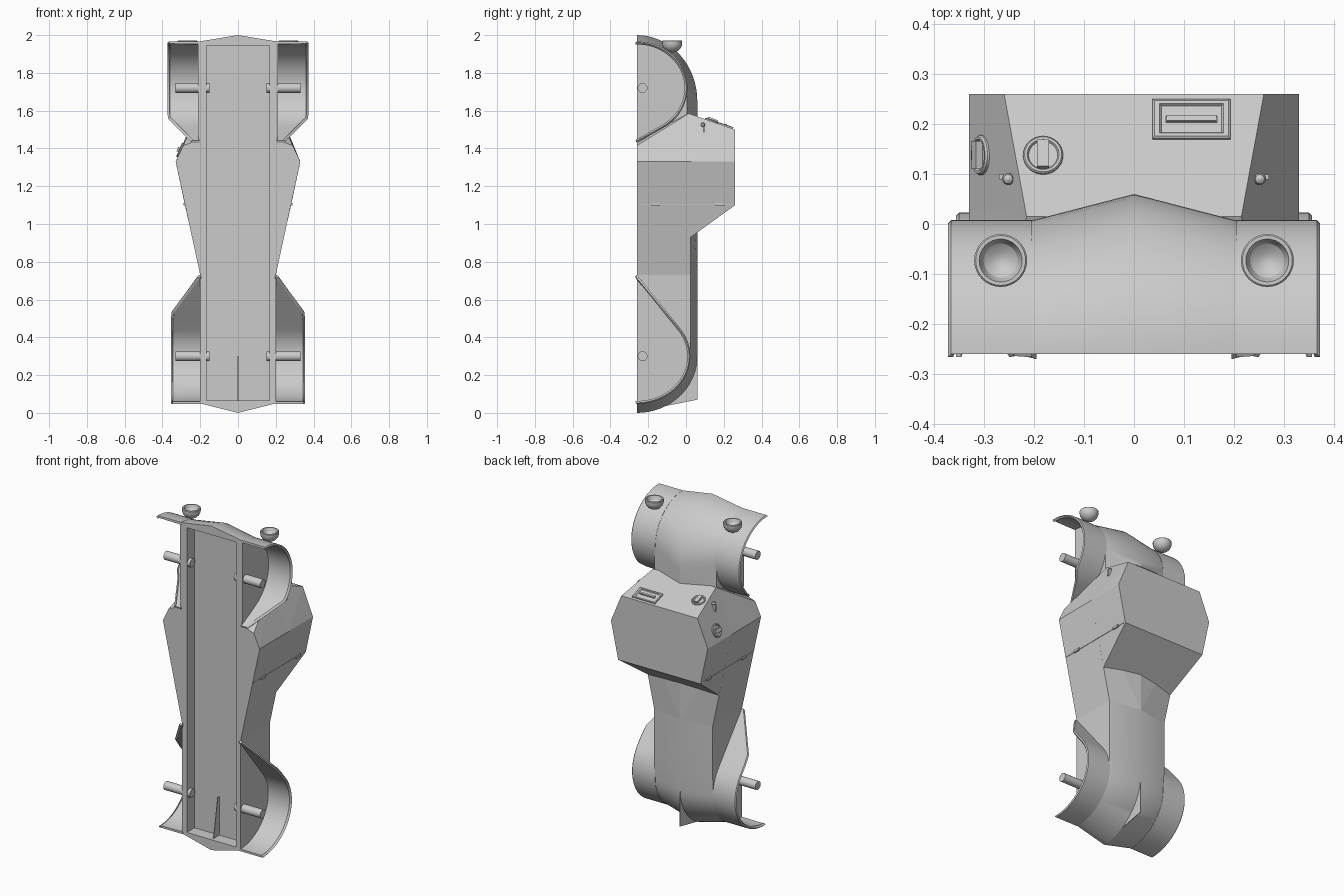
import bpy, bmesh, math
from math import sin, cos, asin, pi
from mathutils import Vector, Matrix

if "Cube" in bpy.data.objects:
    bpy.data.objects.remove(bpy.data.objects["Cube"], do_unlink=True)

grey = bpy.data.materials.new("plain grey")
grey.use_nodes = True
grey.diffuse_color = (0.6, 0.6, 0.6, 1)
grey.node_tree.nodes["Principled BSDF"].inputs["Base Color"].default_value = (0.6, 0.6, 0.6, 1)

FLOOR = -0.26  # y of the flat underside


def finish(name, bm, matrix=None, smooth=True):
    """Turn a bmesh into a named grey object."""
    bmesh.ops.recalc_face_normals(bm, faces=bm.faces)
    if matrix:
        bm.transform(matrix)
    mesh = bpy.data.meshes.new(name)
    bm.to_mesh(mesh)
    bm.free()
    mesh.materials.append(grey)
    ob = bpy.data.objects.new(name, mesh)
    bpy.context.collection.objects.link(ob)
    bpy.ops.object.select_all(action="DESELECT")
    ob.select_set(True)
    bpy.context.view_layer.objects.active = ob
    if smooth:
        bpy.ops.object.shade_smooth_by_angle(angle=math.radians(25))
    return ob


def loft(bm, rings, closed=True):
    rows = [[bm.verts.new(p) for p in ring] for ring in rings]
    n = len(rows[0])
    for a, b in zip(rows, rows[1:]):
        for i in range(n if closed else n - 1):
            j = (i + 1) % n
            bm.faces.new((a[i], a[j], b[j], b[i]))
    return rows


def hull(name, half):
    """Convex solid from points mirrored in x."""
    bm = bmesh.new()
    for p in {(s * x, y, z) for x, y, z in half for s in (1, -1)}:
        bm.verts.new(p)
    bmesh.ops.convex_hull(bm, input=bm.verts)
    bmesh.ops.dissolve_limit(bm, angle_limit=0.01, verts=bm.verts, edges=bm.edges)
    return finish(name, bm, smooth=False)


def box(name, center, size, matrix=None):
    bm = bmesh.new()
    bmesh.ops.create_cube(bm, size=1, matrix=Matrix.Translation(center) @ Matrix.Diagonal((*size, 1)))
    return finish(name, bm, matrix, False)


def lathe(name, profile, matrix, steps=32):
    """Revolve (radius, height) points around local z."""
    bm = bmesh.new()
    rings = [[(r * cos(2 * pi * i / steps), r * sin(2 * pi * i / steps), h) for i in range(steps)]
             for r, h in profile]
    rows = loft(bm, rings)
    bm.faces.new(rows[0])
    bm.faces.new(rows[-1])
    return finish(name, bm, matrix)


def arc(center_z, ry, rz, t):
    return FLOOR + ry * cos(t), center_z + rz * sin(t)


# Long central body: ridged roof line that curls down at both ends
def section(w, edge, ridge):
    (ye, ze), (yr, zr) = edge, ridge
    return [(w, FLOOR, ze), (w, ye, ze), (0, yr, zr), (-w, ye, ze), (-w, FLOOR, ze), (0, FLOOR, zr)]


STEPS = 16
turns = [(pi / 2 - 0.01) * i / STEPS for i in range(STEPS + 1)]
sections = [section(0.2, arc(0.3, 0.28, 0.25, -t), arc(0.3, 0.32, 0.3, -t)) for t in reversed(turns)]
sections += [section(0.2, (0.025, z), (0.06, z)) for z in (0.4, 1.3)]
sections += [section(0.213, (0.005, 1.5), (0.06, 1.5))]
sections += [section(0.213, arc(1.72, 0.265, 0.245, t), arc(1.65, 0.32, 0.35, t)) for t in turns]
bm = bmesh.new()
rows = loft(bm, sections)
bm.faces.new(rows[0])
bm.faces.new(rows[-1])
body = finish("central_body", bm)

# Flared waist and cabin
flare = hull("flared_waist", [
    (0.2, FLOOR, 0.73), (0.2, 0.025, 0.73), (0, 0.06, 0.73),
    (0.33, FLOOR, 1.33), (0.33, 0.025, 1.33), (0, 0.06, 1.33),
    (0.29, FLOOR, 1.415), (0.18, FLOOR, 1.455), (0.215, 0.015, 1.585)])
hull("cabin", [
    (0.243, 0.025, 0.93), (0, 0.06, 0.955), (0.281, 0.26, 1.1), (0.33, 0.26, 1.33),
    (0.33, 0.025, 1.33), (0.26, 0.26, 1.5), (0.215, 0.015, 1.585)])

# Sunken pan in the underside
cutter = box("pan_cutter", (0, FLOOR, 1.005), (0.335, 0.15, 1.88))
cutter.hide_render = True
for ob in (body, flare):
    mod = ob.modifiers.new("pan", "BOOLEAN")
    mod.object, mod.operation, mod.solver = cutter, "DIFFERENCE", "EXACT"
    bpy.context.view_layer.objects.active = ob
    bpy.ops.object.modifier_apply(modifier=mod.name)
bpy.data.objects.remove(cutter, do_unlink=True)

# Tail fin
bm = bmesh.new()
fin = [(0.06, 0.34), (0.06, 0.07), (-0.25, 0.008), (-0.2, 0.3)]
rows = loft(bm, [[(x, y, z) for y, z in fin] for x in (-0.002, 0.002)])
bm.faces.new(rows[0])
bm.faces.new(rows[1])
finish("tail_fin", bm, smooth=False)


# Fenders: thin curved sheets whose straight tail narrows
def fender(name, side, center_z, ry, rz, tail_z, inner, outer, taper_z, tip):
    up = 1 if tail_z > center_z else -1
    end = asin(rz / abs(tail_z - center_z))
    path = [arc(center_z, ry, rz, up * (-pi / 2 + (end + pi / 2) * i / 28)) for i in range(29)]
    y0, z0 = path[-1]
    path += [(y0 + (FLOOR - y0) * k / 6, z0 + (tail_z - z0) * k / 6) for k in range(1, 7)]

    def width(z):
        k = max(0, (z - taper_z) / (tail_z - taper_z))
        return outer + (tip - outer) * k

    bm = bmesh.new()
    # tiny rounded lip at the outer edge
    loft(bm, [[(side * inner, y, z), (side * (width(z) - 0.006), y, z),
               (side * width(z), y - 0.006, z + 0.006 * (center_z - z) / rz)] for y, z in path], False)
    ob = finish(name, bm)
    mod = ob.modifiers.new("thickness", "SOLIDIFY")
    mod.thickness, mod.offset = 0.014, -side * up
    probe = ob.data.polygons[len(ob.data.polygons) // 3]
    outward = probe.normal.dot(probe.center - Vector((probe.center.x, FLOOR, center_z))) > 0
    mod.offset = -1 if outward else 1
    bpy.ops.object.modifier_apply(modifier=mod.name)
    bpy.ops.object.shade_smooth_by_angle(angle=math.radians(25))


COVER = Matrix.Translation((0, 0.015, 1.585)) @ Matrix.Rotation(-math.atan2(0.085, 0.245), 4, "X")

for side, label in ((1, "left"), (-1, "right")):
    fender("upper_fender_" + label, side, 1.72, 0.268, 0.247, 1.43, 0.205, 0.372, 1.555, 0.25)
    fender("lower_fender_" + label, side, 0.3, 0.283, 0.253, 0.73, 0.195, 0.356, 0.535, 0.215)
    # Axle stubs
    for z, part in ((1.72, "upper"), (0.3, "lower")):
        lathe(f"{part}_axle_{label}", [(0.026, 0.15), (0.026, 0.33)],
              Matrix.Translation((0, -0.23, z)) @ Matrix.Rotation(side * pi / 2, 4, "Y"), 24)
    # Bowl lamps with a raised rim
    bowl = [(0.053 * sin(a), 0.05 - 0.05 * cos(a)) for a in (0.1, 0.4, 0.7, 1.0, 1.3, pi / 2)]
    lathe("lamp_" + label, bowl + [(0.053, 0.06), (0.05, 0.063), (0.043, 0.063), (0.038, 0.05),
                                   (0.034, 0.042), (0.018, 0.03), (0.004, 0.026)],
          Matrix.Translation((side * 0.267, -0.073, 1.908)))
    # Mirror pegs on the sloping cabin sides
    lathe("peg_" + label, [(0.002, -0.012), (0.009, -0.008), (0.012, 0), (0.009, 0.008), (0.002, 0.012)],
          Matrix.Translation((side * 0.252, 0.09, 1.525)), 16)
    box("peg_arm_" + label, (side * 0.258, 0.094, 1.5), (0.024, 0.01, 0.04))
    # Door seam and hinges
    box("door_seam_" + label, (side * 0.281, 0, 1.105), (0.005, 0.51, 0.004))
    for y in (-0.16, 0.18):
        box("hinge_" + label, (side * 0.283, y, 1.105), (0.012, 0.045, 0.014))


# Round caps with a grip bar
def cap(name, matrix):
    lathe(name, [(0.04, -0.005), (0.04, 0.004), (0.037, 0.008), (0.032, 0.008), (0.029, 0.003)], matrix)
    box(name + "_grip", (0, 0, 0.008), (0.024, 0.056, 0.018), matrix)


cap("top_cap", COVER @ Matrix.Translation((-0.182, 0.129, 0)))
slope = math.atan2(0.17, 0.07)
cap("side_cap", Matrix.Translation((-0.305, 0.138, 1.39)) @ Matrix.Rotation(-slope, 4, "Y"))

# Slotted plate on the cover
bm = bmesh.new()


def rect(w, d, h):
    return [(sx * w, sy * d, h) for sx, sy in ((1, 1), (-1, 1), (-1, -1), (1, -1))]


rows = loft(bm, [rect(0.078, 0.042, -0.004), rect(0.078, 0.042, 0.006), rect(0.074, 0.038, 0.009),
                 rect(0.064, 0.031, 0.009), rect(0.06, 0.028, 0.004),
                 rect(0.051, 0.007, 0.004), rect(0.051, 0.007, -0.015)])
bm.faces.new(rows[0])
bm.faces.new(rows[-1])
finish("slot_plate", bm, COVER @ Matrix.Translation((0.115, 0.205, 0)), False)
box("slot_bar", (0.115, 0.205, 0.006), (0.1, 0.012, 0.012), COVER)
